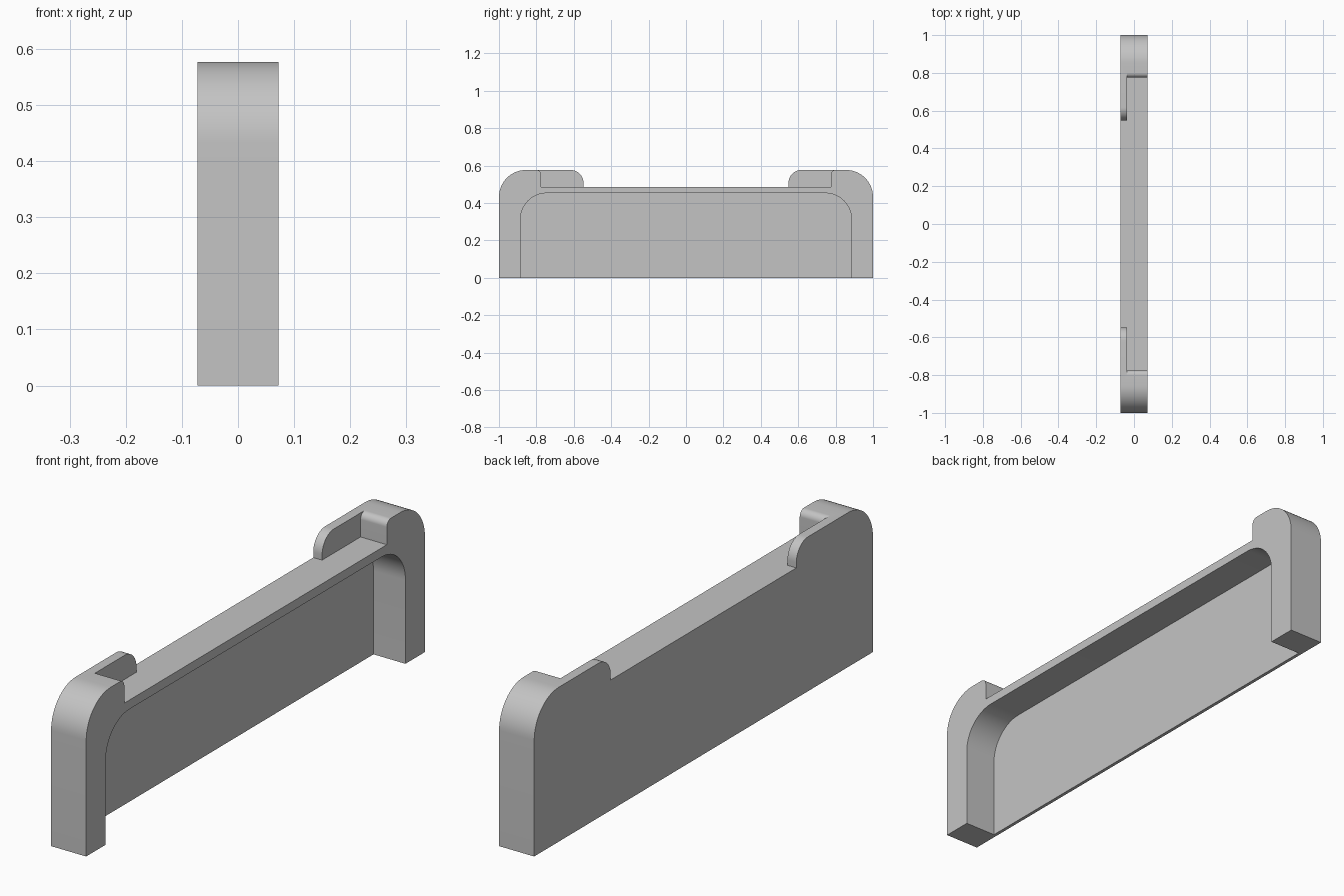
import bpy, bmesh, math
from mathutils import Vector

cube = bpy.data.objects.get("Cube")
if cube:
    bpy.data.objects.remove(cube, do_unlink=True)

HALF_X, TOP, RAIL = 0.0725, 0.577, 0.487


def rounded(corners, steps=16):
    """Turn (y, z, radius) corners into an outline with right-angle fillets."""
    pts = []
    n = len(corners)
    for i, (y, z, r) in enumerate(corners):
        p = Vector((y, z))
        if r == 0:
            pts.append(p)
            continue
        a = (Vector(corners[i - 1][:2]) - p).normalized() * r
        b = (Vector(corners[(i + 1) % n][:2]) - p).normalized() * r
        for k in range(steps + 1):
            t = math.pi / 2 * k / steps
            pts.append(p + a * (1 - math.sin(t)) + b * (1 - math.cos(t)))
    # drop repeated points
    return [p for i, p in enumerate(pts) if (p - pts[i - 1]).length > 1e-5]


def prism(name, half, x0, x1):
    """Mirror a half profile across y = 0 and extrude it along x."""
    corners = half + [(-y, z, r) for y, z, r in reversed(half)]
    bm = bmesh.new()
    face = bm.faces.new([bm.verts.new((x0, p.x, p.y)) for p in rounded(corners)])
    ext = bmesh.ops.extrude_face_region(bm, geom=[face])
    moved = [v for v in ext["geom"] if isinstance(v, bmesh.types.BMVert)]
    bmesh.ops.translate(bm, verts=moved, vec=(x1 - x0, 0, 0))
    bmesh.ops.recalc_face_normals(bm, faces=bm.faces)
    mesh = bpy.data.meshes.new(name)
    bm.to_mesh(mesh)
    bm.free()
    ob = bpy.data.objects.new(name, mesh)
    bpy.context.collection.objects.link(ob)
    return ob


# Full-width body with round shoulders and raised ends
body = prism("end_panel", [(1, 0, 0), (1, TOP, 0.145), (0.548, TOP, 0.07),
                           (0.548, RAIL, 0)], -HALF_X, HALF_X)

# Arched recess that leaves a thin back plate
recess = prism("recess_cutter", [(0.885, -0.1, 0), (0.885, 0.453, 0.14)],
               -HALF_X + 0.013, 0.2)

# Top notch that leaves a thin tab beside each shoulder
notch = prism("notch_cutter", [(0.775, RAIL, 0), (0.775, TOP, 0.025),
                               (0.8, TOP, 0), (0.8, 0.7, 0)], -0.036, 0.2)

bpy.context.view_layer.objects.active = body
for cutter in (recess, notch):
    cutter.hide_render = True
    mod = body.modifiers.new("cut", "BOOLEAN")
    mod.operation = "DIFFERENCE"
    mod.solver = "EXACT"
    mod.object = cutter
    bpy.ops.object.modifier_apply(modifier=mod.name)
    bpy.data.objects.remove(cutter, do_unlink=True)

# Merge coplanar pieces of the flat faces
bm = bmesh.new()
bm.from_mesh(body.data)
bmesh.ops.remove_doubles(bm, verts=bm.verts, dist=1e-5)
bmesh.ops.dissolve_limit(bm, angle_limit=math.radians(0.5),
                         verts=bm.verts, edges=bm.edges)
bm.to_mesh(body.data)
bm.free()

# Single grey material
grey = bpy.data.materials.new("light grey")
grey.use_nodes = True
colour = (0.55, 0.55, 0.55, 1)
grey.diffuse_color = colour
grey.node_tree.nodes["Principled BSDF"].inputs["Base Color"].default_value = colour
body.data.materials.clear()
body.data.materials.append(grey)

bpy.ops.object.select_all(action="DESELECT")
body.select_set(True)
bpy.ops.object.shade_smooth_by_angle(angle=math.radians(30))
